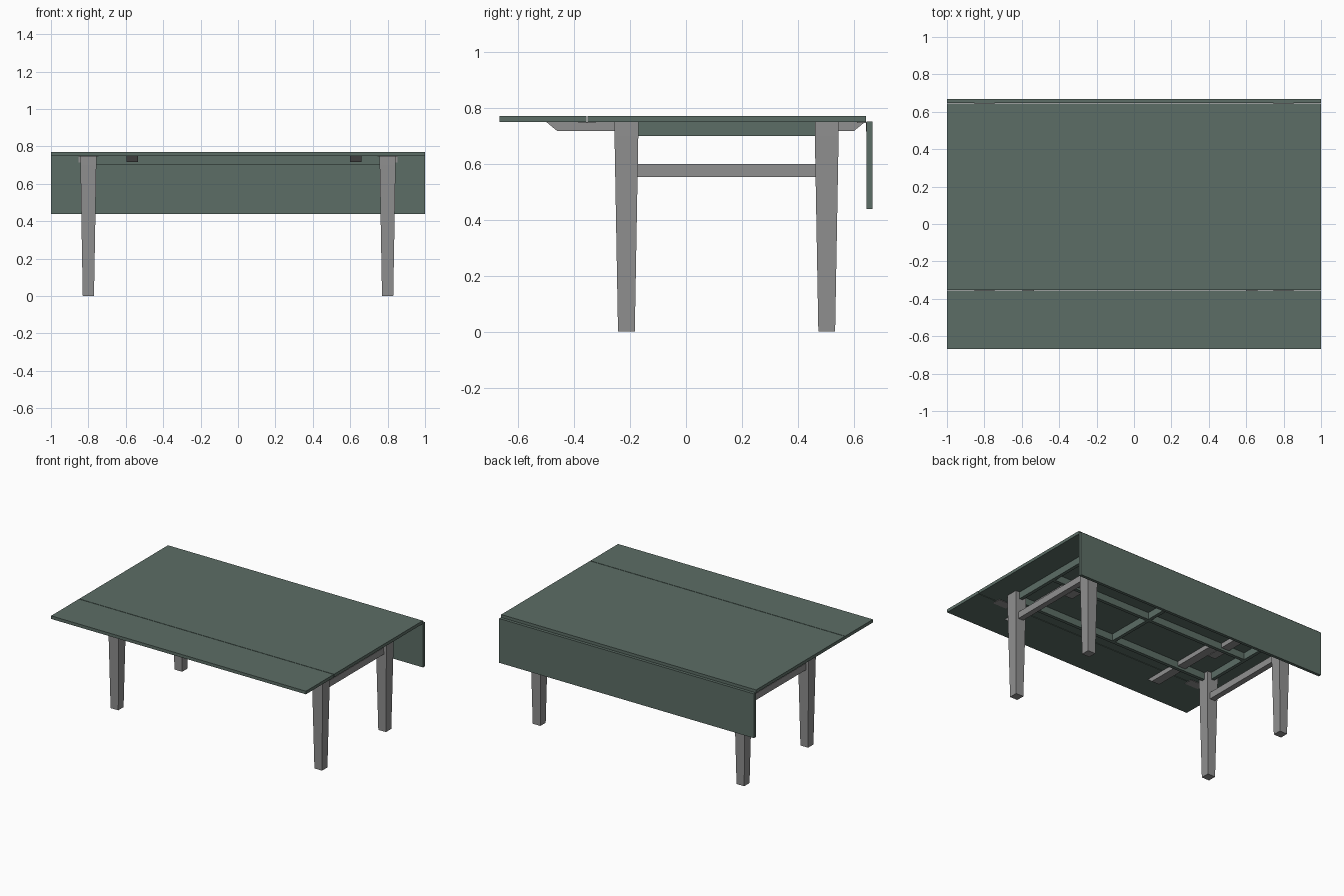
import bpy, bmesh

if "Cube" in bpy.data.objects:
    bpy.data.objects.remove(bpy.data.objects["Cube"])


def material(name, rgb):
    m = bpy.data.materials.new(name)
    m.diffuse_color = (*rgb, 1)
    m.use_nodes = True
    m.node_tree.nodes["Principled BSDF"].inputs["Base Color"].default_value = m.diffuse_color
    return m


GREEN = material("muted_green", (0.107, 0.155, 0.133))
GREY = material("mid_grey", (0.28, 0.28, 0.28))


def finish(name, bm, mat):
    bmesh.ops.recalc_face_normals(bm, faces=bm.faces)
    me = bpy.data.meshes.new(name)
    bm.to_mesh(me)
    bm.free()
    me.materials.append(mat)
    ob = bpy.data.objects.new(name, me)
    bpy.context.collection.objects.link(ob)
    return ob


def box(name, x, y, z, mat):
    """Box from (min, max) ranges."""
    bm = bmesh.new()
    bmesh.ops.create_cube(bm, size=1)
    for v in bm.verts:
        v.co = [r[0] if c < 0 else r[1] for c, r in zip(v.co, (x, y, z))]
    return finish(name, bm, mat)


def leg(name, cx, cy):
    """Square leg: straight block at the top, tapered below."""
    bm = bmesh.new()
    rings = []
    for z, h in ((0, 0.03), (0.70, 0.0425), (0.75, 0.0425)):
        rings.append([bm.verts.new((cx + sx * h, cy + sy * h, z))
                      for sx, sy in ((-1, -1), (1, -1), (1, 1), (-1, 1))])
    for a, b in zip(rings, rings[1:]):
        for i in range(4):
            j = (i + 1) % 4
            bm.faces.new((a[i], a[j], b[j], b[i]))
    bm.faces.new(rings[0])
    bm.faces.new(rings[-1])
    finish(name, bm, GREY)


def slide(name, cx, tip, direction):
    """Leaf support bar with a sloped outer end."""
    bm = bmesh.new()
    prof = ((0, 0.75), (0.04, 0.717), (0.62, 0.717), (0.62, 0.75))
    f = bm.faces.new([bm.verts.new((cx - 0.031, tip - direction * d, z)) for d, z in prof])
    ext = bmesh.ops.extrude_face_region(bm, geom=[f])["geom"]
    bmesh.ops.translate(bm, vec=(0.062, 0, 0),
                        verts=[g for g in ext if isinstance(g, bmesh.types.BMVert)])
    finish(name, bm, GREY)


LX, FY, BY = 0.80, -0.213, 0.503   # leg centres
CY = (FY + BY) / 2

# top and leaves: front leaf raised, back leaf hanging
box("table_top", (-1, 1), (-0.352, 0.643), (0.749, 0.771), GREEN)
box("front_leaf", (-1, 1), (-0.667, -0.356), (0.749, 0.771), GREEN)
box("back_leaf", (-1, 1), (0.646, 0.667), (0.438, 0.752), GREEN)

# long rails and central cross rail
for name, y in (("front_apron", FY), ("middle_rail", CY), ("back_apron", BY)):
    box(name, (-LX, LX), (y - 0.012, y + 0.012), (0.70, 0.749), GREEN)
box("cross_rail", (-0.012, 0.012), (FY, BY), (0.70, 0.749), GREEN)

for side, s in (("left", -1), ("right", 1)):
    x = s * LX
    leg(side + "_front_leg", x, FY)
    leg(side + "_back_leg", x, BY)
    # end frame
    box(side + "_apron", (x - 0.012, x + 0.012), (FY, BY), (0.70, 0.749), GREEN)
    box(side + "_stretcher", (x - 0.02, x + 0.02), (FY, BY), (0.553, 0.60), GREY)
    # sliding supports: front ones pulled out, back ones pushed in
    slide(side + "_front_support", s * 0.5975 + 0.0325, -0.50, -1)
    slide(side + "_back_support", s * 0.5975 - 0.0325, 0.64, 1)
    # hinges
    hx = (x - 0.053, x + 0.053)
    box(side + "_front_hinge", hx, (-0.385, -0.323), (0.746, 0.7495), GREY)
    box(side + "_back_hinge", hx, (0.612, 0.6465), (0.746, 0.7495), GREY)
    box(side + "_back_hinge_leaf", hx, (0.6435, 0.6465), (0.715, 0.7495), GREY)
